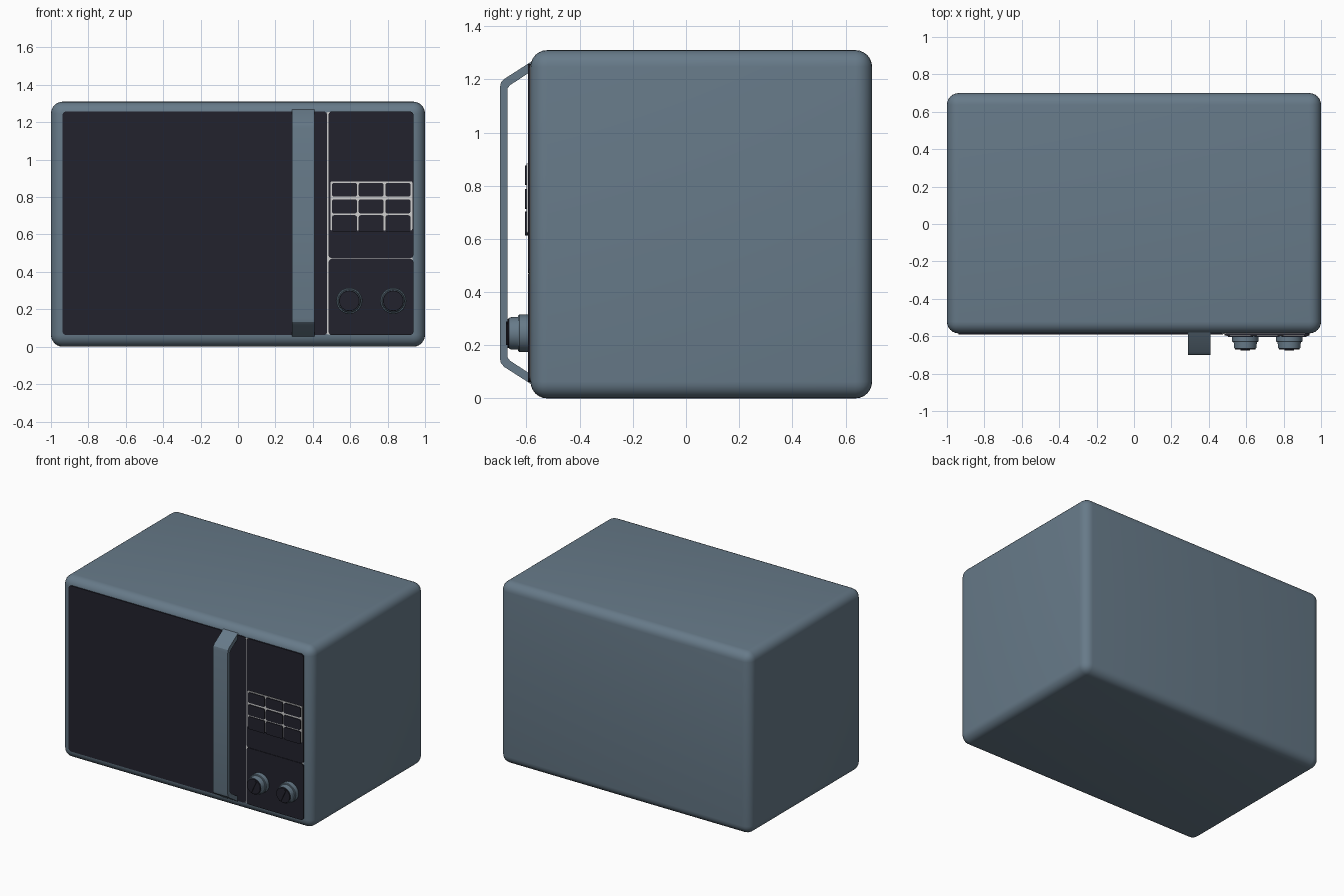
import bpy, bmesh, math
from mathutils import Matrix, Vector

if "Cube" in bpy.data.objects:
    bpy.data.objects.remove(bpy.data.objects["Cube"])


def material(name, rgb):
    m = bpy.data.materials.new(name)
    m.diffuse_color = (*rgb, 1)
    m.use_nodes = True
    m.node_tree.nodes["Principled BSDF"].inputs["Base Color"].default_value = m.diffuse_color
    return m


BLUE = material("slate blue", (0.135, 0.195, 0.25))
DARK = material("near black", (0.016, 0.016, 0.026))
LIGHT = material("light grey", (0.62, 0.62, 0.62))


def finish(name, bm, mat, smooth=True):
    bmesh.ops.recalc_face_normals(bm, faces=bm.faces)
    me = bpy.data.meshes.new(name)
    bm.to_mesh(me)
    bm.free()
    me.materials.append(mat)
    ob = bpy.data.objects.new(name, me)
    bpy.context.collection.objects.link(ob)
    if smooth:
        bpy.ops.object.select_all(action='DESELECT')
        ob.select_set(True)
        bpy.context.view_layer.objects.active = ob
        bpy.ops.object.shade_smooth_by_angle(angle=math.radians(30))
    return ob


def box_bm(x0, x1, y0, y1, z0, z1):
    bm = bmesh.new()
    bmesh.ops.create_cube(bm, size=1)
    for v in bm.verts:
        v.co = Vector(((x0, x1)[v.co.x > 0], (y0, y1)[v.co.y > 0], (z0, z1)[v.co.z > 0]))
    return bm


def plate(name, x0, x1, z0, z1, y0, y1, mat, r=0.02):
    """Thin front plate with rounded corners."""
    bm = box_bm(x0, x1, y0, y1, z0, z1)
    along_y = [e for e in bm.edges
               if abs(e.verts[0].co.y - e.verts[1].co.y) > 1e-5]
    bmesh.ops.bevel(bm, geom=along_y, offset=r, segments=4, profile=0.5, affect='EDGES')
    return finish(name, bm, mat)


def lathe(name, x, z, profile, mat, seg=40):
    """Solid turned around a y axis through (x, z); profile is (radius, y)."""
    bm = bmesh.new()
    rings = [[bm.verts.new((x + r * math.cos(2 * math.pi * i / seg), y,
                            z + r * math.sin(2 * math.pi * i / seg)))
              for i in range(seg)] for r, y in profile]
    for a, b in zip(rings, rings[1:]):
        for i in range(seg):
            j = (i + 1) % seg
            bm.faces.new((a[i], a[j], b[j], b[i]))
    bm.faces.new(rings[0])
    bm.faces.new(rings[-1])
    return finish(name, bm, mat)


# Rounded body
bm = box_bm(-1, 1, -0.585, 0.70, 0, 1.31)
bmesh.ops.bevel(bm, geom=bm.edges[:], offset=0.063, segments=6, profile=0.5, affect='EDGES')
finish("body", bm, BLUE)

# Door and control panels on a light backing
plate("door", -0.938, 0.477, 0.062, 1.258, -0.591, -0.58, DARK)
plate("panel_backing", 0.46, 0.934, 0.066, 1.254, -0.589, -0.58, LIGHT)
plate("upper_panel", 0.484, 0.938, 0.472, 1.258, -0.595, -0.586, DARK)
plate("lower_panel", 0.484, 0.938, 0.062, 0.470, -0.595, -0.586, DARK)

# Keypad
plate("keypad_backing", 0.494, 0.932, 0.622, 0.884, -0.599, -0.592, LIGHT, 0.008)
for col in range(3):
    for row, (z0, z1) in enumerate(((0.612, 0.703), (0.712, 0.788), (0.802, 0.876))):
        x0 = 0.502 + 0.143 * col
        plate(f"button_{row}_{col}", x0, x0 + 0.134, z0, z1, -0.605, -0.595, DARK, 0.012)

# Knobs
for side, x in (("left", 0.595), ("right", 0.83)):
    z = 0.245
    lathe(f"{side}_knob", x, z, [(0.070, -0.59), (0.070, -0.627), (0.067, -0.631),
                                 (0.062, -0.632), (0.060, -0.662), (0.057, -0.666)], BLUE)
    lathe(f"{side}_knob_cap", x, z, [(0.055, -0.66), (0.055, -0.670), (0.053, -0.672)], DARK)
    bm = box_bm(-0.006, 0.006, -0.677, -0.670, -0.046, 0.046)
    bmesh.ops.rotate(bm, verts=bm.verts, matrix=Matrix.Rotation(math.radians(25), 3, 'Y'))
    bmesh.ops.translate(bm, verts=bm.verts, vec=(x, 0, z))
    finish(f"{side}_knob_pointer", bm, DARK, False)

# Bent flat-bar handle: outer and inner (y, z) path, mirrored about mid height
MID = 0.66
half = [((-0.58, 1.268), (-0.58, 1.232)), ((-0.683, 1.202), (-0.662, 1.178)),
        ((-0.696, 1.188), (-0.671, 1.166)), ((-0.70, 1.168), (-0.672, 1.155))]
path = half + [tuple((y, 2 * MID - z) for y, z in pair) for pair in reversed(half)]
bm = bmesh.new()
sections = []
for (oy, oz), (iy, iz) in path:
    sections.append([bm.verts.new(c) for c in
                     ((0.29, oy, oz), (0.408, oy, oz), (0.408, iy, iz), (0.29, iy, iz))])
for a, b in zip(sections, sections[1:]):
    for i in range(4):
        j = (i + 1) % 4
        bm.faces.new((a[i], a[j], b[j], b[i]))
bm.faces.new(sections[0])
bm.faces.new(sections[-1])
finish("door_handle", bm, BLUE)
